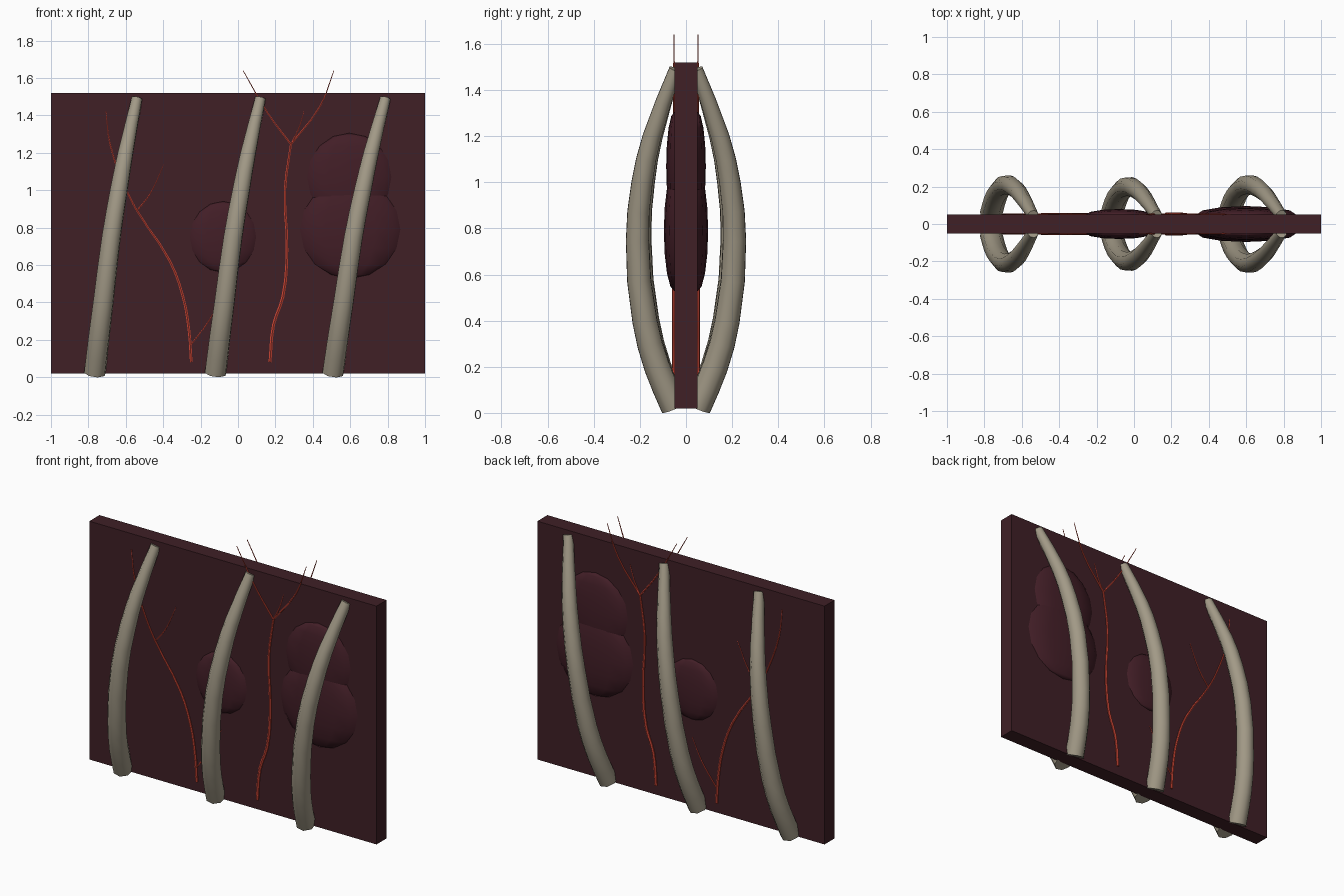
import bpy
from math import radians

if "Cube" in bpy.data.objects:
    bpy.data.objects.remove(bpy.data.objects["Cube"])


def material(name, rgb):
    m = bpy.data.materials.new(name)
    m.diffuse_color = (*rgb, 1)
    m.use_nodes = True
    m.node_tree.nodes["Principled BSDF"].inputs["Base Color"].default_value = m.diffuse_color
    return m


FLESH = material("dark_flesh", (0.05, 0.014, 0.019))
LUMP = material("lump_flesh", (0.055, 0.013, 0.02))
BONE = material("bone", (0.36, 0.32, 0.24))
BLOOD = material("vein_red", (0.6, 0.06, 0.035))


def finish(ob, name, mat, angle=50):
    ob.name = name
    ob.data.materials.clear()
    ob.data.materials.append(mat)
    bpy.ops.object.select_all(action='DESELECT')
    ob.select_set(True)
    bpy.context.view_layer.objects.active = ob
    bpy.ops.object.shade_smooth_by_angle(angle=radians(angle))


def tubes(name, paths, mat, sides_res, steps):
    """Tapered tubes; each path is a list of (x, y, z, radius)."""
    cu = bpy.data.curves.new(name, 'CURVE')
    cu.dimensions = '3D'
    cu.bevel_depth = 1
    cu.bevel_resolution = sides_res
    cu.resolution_u = steps
    cu.use_fill_caps = True
    for path in paths:
        sp = cu.splines.new('BEZIER')
        sp.bezier_points.add(len(path) - 1)
        for bp, (x, y, z, r) in zip(sp.bezier_points, path):
            bp.co = (x, y, z)
            bp.radius = r
            bp.handle_left_type = bp.handle_right_type = 'AUTO'
    ob = bpy.data.objects.new(name, cu)
    bpy.context.collection.objects.link(ob)
    bpy.ops.object.select_all(action='DESELECT')
    ob.select_set(True)
    bpy.context.view_layer.objects.active = ob
    bpy.ops.object.convert(target='MESH')
    finish(bpy.context.object, name, mat)


# Wall slab
bpy.ops.mesh.primitive_cube_add(size=1, location=(0, 0, 0.77))
slab = bpy.context.object
slab.scale = (2, 0.1, 1.5)
bpy.ops.object.transform_apply(scale=True)
finish(slab, "wall_slab", FLESH, 30)

# Rib profile: height, bow out from the wall, sideways lean fraction, radius
RIB = [(0.023, 0.05, 0.0, 0.06), (0.2, 0.125, 0.09, 0.059),
       (0.4, 0.178, 0.2, 0.057), (0.75, 0.21, 0.39, 0.053),
       (1.0, 0.19, 0.57, 0.049), (1.2, 0.147, 0.73, 0.043),
       (1.49, 0.045, 1.0, 0.03)]
RIBS = [(-0.765, 0.225, 1.0), (-0.12, 0.24, 0.94), (0.508, 0.28, 1.0)]

# Swollen lumps: x, z, radius x, radius z, bulge
LUMPS = [(-0.08, 0.75, 0.177, 0.19, 0.03),
         (0.6, 0.79, 0.268, 0.262, 0.046),
         (0.595, 1.07, 0.225, 0.235, 0.036)]

# Vein branches: (x, z, radius)
VEINS = {
    "left_vein": [
        [(-.25, .08, .008), (-.262, .25, .008), (-.294, .43, .0075), (-.364, .62, .007),
         (-.54, .89, .005), (-.604, 1.016, .0045), (-.685, 1.25, .004), (-.706, 1.42, .002)],
        [(-.54, .89, .004), (-.47, .98, .003), (-.396, 1.14, .0015)],
        [(-.257, .166, .004), (-.15, .31, .003), (-.08, .45, .0015)]],
    "right_vein": [
        [(.171, .08, .009), (.19, .28, .009), (.24, .43, .009), (.262, .68, .008),
         (.251, 1.0, .007), (.283, 1.245, .006)],
        [(.283, 1.245, .005), (.16, 1.41, .004), (.027, 1.64, .002)],
        [(.283, 1.245, .005), (.44, 1.45, .004), (.513, 1.64, .002)],
        [(.283, 1.245, .004), (.325, 1.33, .003), (.353, 1.42, .0015)]]}

# Everything repeats on the front and back of the wall
for side, s in (("front", -1), ("back", 1)):
    for i, (x, lean, bow) in enumerate(RIBS):
        path = [(x + lean * f, s * (0.045 + (y - 0.045) * bow), z, r)
                for z, y, f, r in RIB]
        tubes(f"{side}_rib_{i + 1}", [path], BONE, 2, 2)
    for i, (x, z, rx, rz, ry) in enumerate(LUMPS):
        bpy.ops.mesh.primitive_uv_sphere_add(segments=12, ring_count=8, radius=1,
                                             location=(x, s * 0.05, z))
        ob = bpy.context.object
        ob.rotation_euler = (0, 0, 0)
        ob.scale = (rx, ry, rz)
        bpy.ops.object.transform_apply(location=False, scale=True)
        finish(ob, f"{side}_lump_{i + 1}", LUMP)
    for name, branches in VEINS.items():
        tubes(f"{side}_{name}",
              [[(x, s * 0.052, z, r) for x, z, r in b] for b in branches],
              BLOOD, 1, 3)
